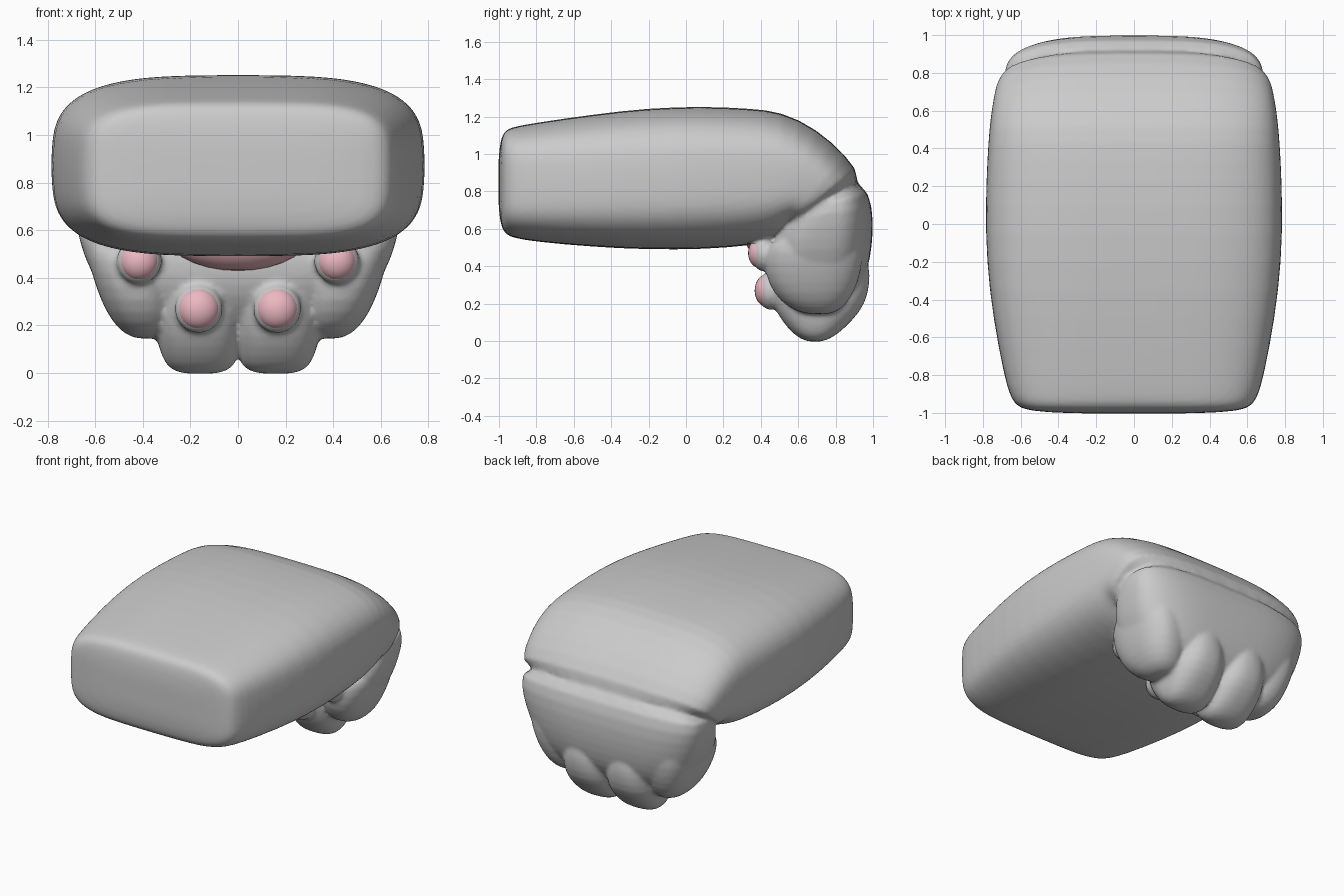
import bpy, bmesh, math
from mathutils import Vector, Matrix

if "Cube" in bpy.data.objects:
    bpy.data.objects.remove(bpy.data.objects["Cube"])

N = 40


def sgn_pow(v, p):
    return math.copysign(abs(v) ** p, v)


def loft(bm, stations, side=1):
    """Stations: (y_in, z_in, y_out, z_out, x_centre, half_width, exponent)."""
    rings = []
    for yi, zi, yo, zo, xc, hw, n in stations:
        a, b = Vector((0, yi, zi)), Vector((0, yo, zo))
        mid, half = (a + b) / 2, (b - a) / 2
        ring = []
        for i in range(N):
            t = 2 * math.pi * i / N
            co = mid + half * sgn_pow(math.sin(t), 2 / n)
            co.x = side * (xc + hw * sgn_pow(math.cos(t), 2 / n))
            ring.append(bm.verts.new(co))
        rings.append(ring)
    for r, s in zip(rings, rings[1:]):
        for i in range(N):
            j = (i + 1) % N
            bm.faces.new((r[i], r[j], s[j], s[i]))
    for ring in (rings[0], rings[-1]):
        c = sum((v.co for v in ring), Vector()) / N
        cv = bm.verts.new(c)
        for i in range(N):
            bm.faces.new((ring[i], ring[(i + 1) % N], cv))


def ellipsoid(bm, loc, radii):
    m = Matrix.Translation(loc) @ Matrix.Diagonal((*radii, 1))
    bmesh.ops.create_uvsphere(bm, u_segments=24, v_segments=14, radius=1, matrix=m)


def finish(name, bm, mat=None):
    bmesh.ops.recalc_face_normals(bm, faces=bm.faces[:])
    for f in bm.faces:
        f.smooth = True
    me = bpy.data.meshes.new(name)
    bm.to_mesh(me)
    bm.free()
    ob = bpy.data.objects.new(name, me)
    bpy.context.collection.objects.link(ob)
    if mat:
        me.materials.append(mat)
    return ob


# Arm, with a slightly bulging end face
arm = [
    (-1.003, .72, -1.003, .98, 0, .35, 3.5),
    (-.99, .61, -.99, 1.09, 0, .56, 4.5),
    (-.965, .57, -.965, 1.13, 0, .62, 4.2),
    (-.92, .55, -.92, 1.147, 0, .655, 3.9),
    (-.8, .53, -.8, 1.168, 0, .69, 3.7),
    (-.5, .503, -.5, 1.212, 0, .747, 3.5),
    (-.2, .488, -.2, 1.247, 0, .783, 3.4),
    (.1, .49, .1, 1.256, 0, .788, 3.3),
    (.35, .51, .35, 1.243, 0, .778, 3.3),
    (.48, .54, .51, 1.228, 0, .768, 3.3),
    (.52, .59, .70, 1.135, 0, .755, 3.2),
    (.525, .61, .86, .99, 0, .735, 3.2),
    (.53, .61, .96, .85, 0, .72, 3.1),
]
# Hand hanging from the bend
hand = [
    (.56, .76, .95, .86, 0, .69, 3.2),
    (.50, .64, 1.0, .72, 0, .695, 3.2),
    (.43, .53, 1.0, .56, 0, .665, 3.1),
    (.43, .42, .985, .44, 0, .625, 3),
    (.46, .32, .955, .33, 0, .55, 3),
    (.52, .24, .90, .25, 0, .48, 2.8),
    (.58, .19, .84, .19, 0, .40, 2.6),
]
# Toe profiles running downward
inner_toe = [
    (.50, .50, .95, .50, .17, .15, 2.3),
    (.45, .40, .98, .40, .17, .18, 2.3),
    (.44, .30, .985, .32, .168, .193, 2.4),
    (.46, .20, .962, .20, .165, .19, 2.5),
    (.51, .11, .89, .11, .162, .172, 2.5),
    (.575, .035, .81, .035, .158, .148, 2.4),
    (.63, .003, .75, .003, .158, .105, 2.2),
    (.67, -.003, .71, -.003, .16, .04, 2),
]
outer_toe = [
    (.46, .55, .93, .60, .46, .17, 2.4),
    (.42, .48, .95, .50, .455, .18, 2.4),
    (.42, .36, .94, .38, .435, .165, 2.4),
    (.47, .25, .90, .26, .41, .145, 2.4),
    (.55, .175, .84, .175, .39, .105, 2.3),
    (.64, .145, .78, .145, .375, .06, 2),
]

bm = bmesh.new()
loft(bm, arm)
loft(bm, hand)
pads = [(.165, .435, .27, .088), (.415, .40, .47, .082)]
for s in (1, -1):
    loft(bm, inner_toe, side=s)
    loft(bm, outer_toe, side=s)
    # Grey rims behind the toe pads
    for x, y, z, r in pads:
        ellipsoid(bm, (s * x, y + .012, z), (r + .015, .065, r + .015))
paw = finish("paw", bm)
sub = paw.modifiers.new("round", 'SUBSURF')
sub.levels = sub.render_levels = 1
rem = paw.modifiers.new("merge", 'REMESH')
rem.mode = 'VOXEL'
rem.voxel_size = .014
rem.use_smooth_shade = True
smo = paw.modifiers.new("soften", 'SMOOTH')
smo.factor = .5
smo.iterations = 4

# Pink toe pads and palm pad
pink = bpy.data.materials.new("pink")
pink.diffuse_color = (.85, .48, .54, 1)
pink.use_nodes = True
pink.node_tree.nodes["Principled BSDF"].inputs["Base Color"].default_value = pink.diffuse_color
for s, side in ((1, "right"), (-1, "left")):
    for (x, y, z, r), kind in zip(pads, ("inner", "outer")):
        bm = bmesh.new()
        ellipsoid(bm, (s * x, y, z), (r, .068, r))
        finish(f"{kind}_toe_pad_{side}", bm, pink)
bm = bmesh.new()
ellipsoid(bm, (0, .44, .58), (.30, .13, .15))
finish("palm_pad", bm, pink)
